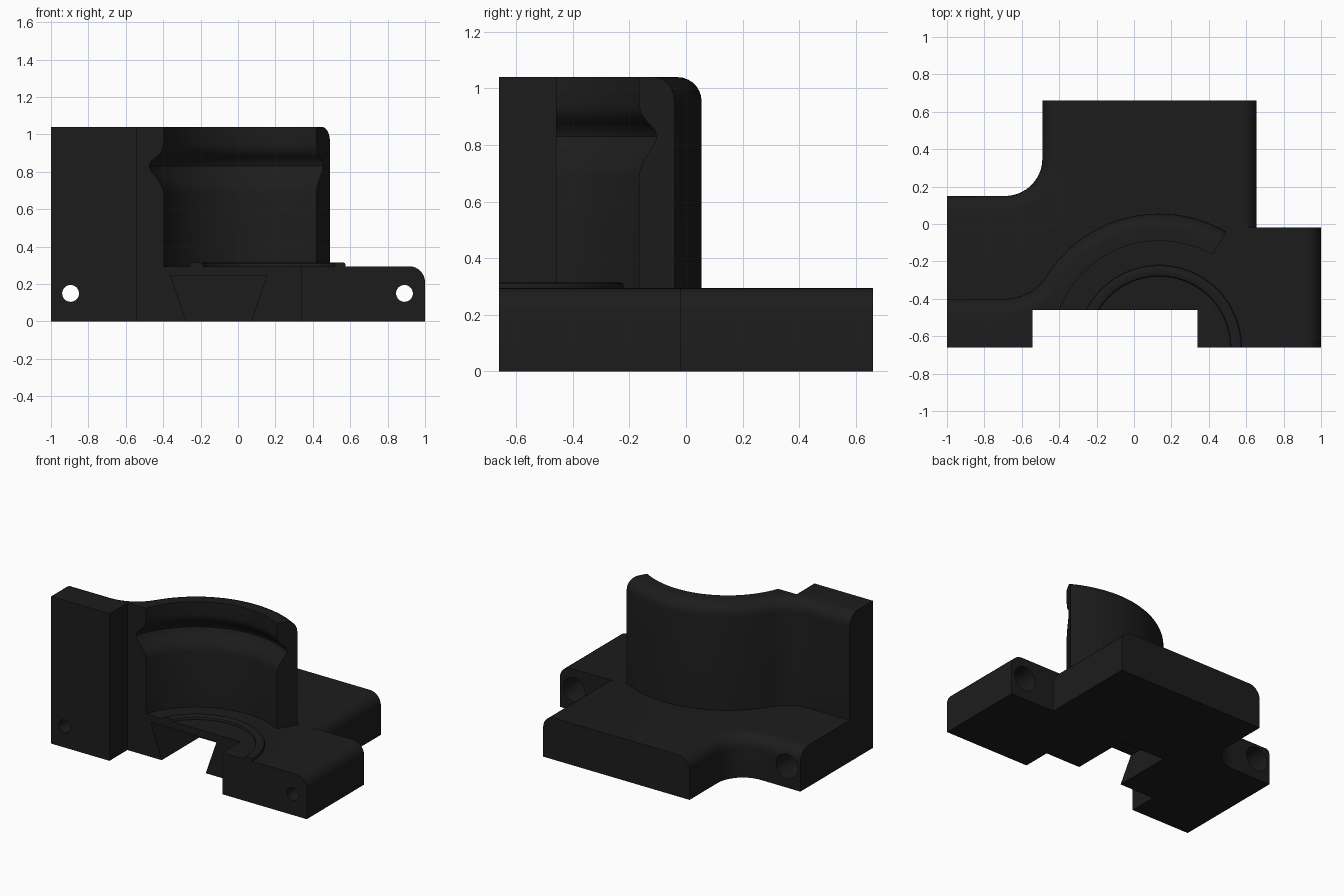
import bpy, bmesh, math
from mathutils import Matrix

if "Cube" in bpy.data.objects:
    bpy.data.objects.remove(bpy.data.objects["Cube"])

CX, CY = 0.135, -0.66          # axis of the round bore
BASE_TOP, WALL_TOP = 0.295, 1.04

black = bpy.data.materials.new("matte_black")
black.diffuse_color = (0.0118, 0.0118, 0.0118, 1)
black.use_nodes = True
black.node_tree.nodes["Principled BSDF"].inputs["Base Color"].default_value = black.diffuse_color


def finish(name, bm):
    bmesh.ops.recalc_face_normals(bm, faces=bm.faces[:])
    if bm.calc_volume(signed=True) < 0:
        bmesh.ops.reverse_faces(bm, faces=bm.faces[:])
    me = bpy.data.meshes.new(name)
    bm.to_mesh(me)
    bm.free()
    me.materials.append(black)
    ob = bpy.data.objects.new(name, me)
    bpy.context.collection.objects.link(ob)
    return ob


def arc(cx, cy, r, a0, a1, n):
    return [(cx + r * math.cos(math.radians(a0 + (a1 - a0) * i / n)),
             cy + r * math.sin(math.radians(a0 + (a1 - a0) * i / n))) for i in range(n + 1)]


def prism(name, pts, z0, z1, chains=(), radius=0.085):
    """Extruded outline; chains are (first, last) point ranges whose top edge is rounded."""
    bm = bmesh.new()
    low = [bm.verts.new((x, y, z0)) for x, y in pts]
    top = [bm.verts.new((x, y, z1)) for x, y in pts]
    n = len(pts)
    bm.faces.new(low[::-1])
    bm.faces.new(top)
    for i in range(n):
        j = (i + 1) % n
        bm.faces.new((low[i], low[j], top[j], top[i]))
    bmesh.ops.recalc_face_normals(bm, faces=bm.faces[:])
    edges = [bm.edges.get((top[i], top[i + 1])) for a, b in chains for i in range(a, b)]
    if edges:
        bmesh.ops.bevel(bm, geom=edges, offset=radius, segments=7, profile=0.5, affect='EDGES')
    return finish(name, bm)


def lathe(name, profile, closed, n=128):
    """(r, z) profile revolved around the bore axis; an open profile gets flat caps."""
    bm = bmesh.new()
    rings = [[bm.verts.new((CX + r * math.cos(2 * math.pi * (k + 0.37) / n),
                            CY + r * math.sin(2 * math.pi * (k + 0.37) / n), z))
              for r, z in profile] for k in range(n)]
    m = len(profile)
    for k in range(n):
        a, b = rings[k], rings[(k + 1) % n]
        for i in range(m if closed else m - 1):
            j = (i + 1) % m
            bm.faces.new((a[i], b[i], b[j], a[j]))
    if not closed:
        bm.faces.new([r[0] for r in rings])
        bm.faces.new([r[-1] for r in rings])
    return finish(name, bm)


def box(name, x0, x1, y0, y1):
    return prism(name, [(x0, y0), (x1, y0), (x1, y1), (x0, y1)], -0.5, 2)


def bolt_hole(name, x, r, y0, y1):
    bm = bmesh.new()
    bmesh.ops.create_cone(bm, cap_ends=True, segments=40, radius1=r, radius2=r, depth=y1 - y0)
    bmesh.ops.transform(bm, verts=bm.verts[:], matrix=Matrix.Translation((x, (y0 + y1) / 2, 0.15))
                        @ Matrix.Rotation(math.pi / 2, 4, 'X'))
    return finish(name, bm)


def volume(me):
    bm = bmesh.new()
    bm.from_mesh(me)
    v = bm.calc_volume()
    bm.free()
    return v


def combine(ob, other, op):
    """Boolean that moves on to another solver when the result loses too much volume."""
    least = volume(ob.data) * (0.999 if op == 'UNION' else 0.35)
    mod = ob.modifiers.new(op.lower(), 'BOOLEAN')
    mod.operation, mod.object = op, other
    for solver in ('EXACT', 'MANIFOLD', 'FLOAT'):
        mod.solver = solver
        graph = bpy.context.evaluated_depsgraph_get()
        graph.update()
        if volume(ob.evaluated_get(graph).data) > least:
            break
    bpy.context.view_layer.objects.active = ob
    bpy.ops.object.modifier_apply(modifier=mod.name)
    bpy.data.objects.remove(other, do_unlink=True)


# Base plate with a swept inner corner; left and right top edges rounded
left = [(-0.49, 0.66)] + arc(-0.69, 0.35, 0.20, 0, -90, 16) + [(-1, 0.15)]
k = len(left)
plate = left + [(-1, -0.66), (-0.543, -0.66), (-0.543, -0.46), (0.655, -0.46), (0.655, 0.66)]
base = prism("bracket_body", plate, 0, BASE_TOP, [(0, k - 1), (k + 3, k + 4)])

# Right mounting arm
arm = prism("right_arm", [(1, -0.66), (1, -0.02), (0.34, -0.02), (0.34, -0.66)],
            0, BASE_TOP, [(0, 1)])

# Tall wall: flat flange on the left flowing into a curved shell
back = (arc(CX, CY, 0.715, 60, 147.8, 32) + arc(-0.69, -0.14, 0.26, -32.2, -90, 14)[1:]
        + [(-1, -0.4)])
wall = prism("curved_wall", back + [(-1, -0.66), (-0.543, -0.66), (-0.543, -0.46), (0.25, -0.46)],
             0.28, WALL_TOP, [(0, len(back) - 1)])

# Bore with a rounded groove near the top
bore = lathe("bore_cutter", [(0.57, 0.1), (0.57, 0.69), (0.574, 0.71), (0.587, 0.74),
                             (0.615, 0.78), (0.634, 0.805), (0.642, 0.83), (0.634, 0.855),
                             (0.612, 0.875), (0.59, 0.895), (0.575, 0.92), (0.57, 0.95),
                             (0.57, 1.3)], False)
combine(wall, bore, 'DIFFERENCE')

# Low ridge on the floor, trimmed to the front of the plate
ridge = lathe("floor_ridge", [(0.38, 0.27), (0.44, 0.27), (0.44, 0.304), (0.437, 0.311),
                              (0.43, 0.315), (0.39, 0.315), (0.383, 0.311), (0.38, 0.304)], True)
combine(ridge, box("front_trim", -2, 2, -2, -0.66), 'DIFFERENCE')
combine(ridge, box("notch_trim", -2, 0.34, -2, -0.46), 'DIFFERENCE')

for part in (arm, wall, ridge):
    combine(base, part, 'UNION')

# Dovetail slot, open at the bottom and the front
bm = bmesh.new()
trap = [(-0.24, -0.1), (0.035, -0.1), (0.155, 0.245), (-0.36, 0.245)]
ends = [[bm.verts.new((x, y, z)) for x, z in trap] for y in (-0.6, -0.04)]
bm.faces.new(ends[0])
bm.faces.new(ends[1][::-1])
for i in range(4):
    j = (i + 1) % 4
    bm.faces.new((ends[0][i], ends[0][j], ends[1][j], ends[1][i]))
combine(base, finish("slot_cutter", bm), 'DIFFERENCE')

# Bolt holes, widened from the back
for x, y_back in ((-0.895, 0.15), (0.89, -0.02)):
    combine(base, bolt_hole("hole_cutter", x, 0.045, -0.8, 0.4), 'DIFFERENCE')
    combine(base, bolt_hole("counterbore_cutter", x, 0.085, y_back - 0.2, y_back + 0.2), 'DIFFERENCE')

bpy.ops.object.select_all(action='DESELECT')
base.select_set(True)
bpy.context.view_layer.objects.active = base
bpy.ops.object.shade_smooth_by_angle(angle=math.radians(30))
